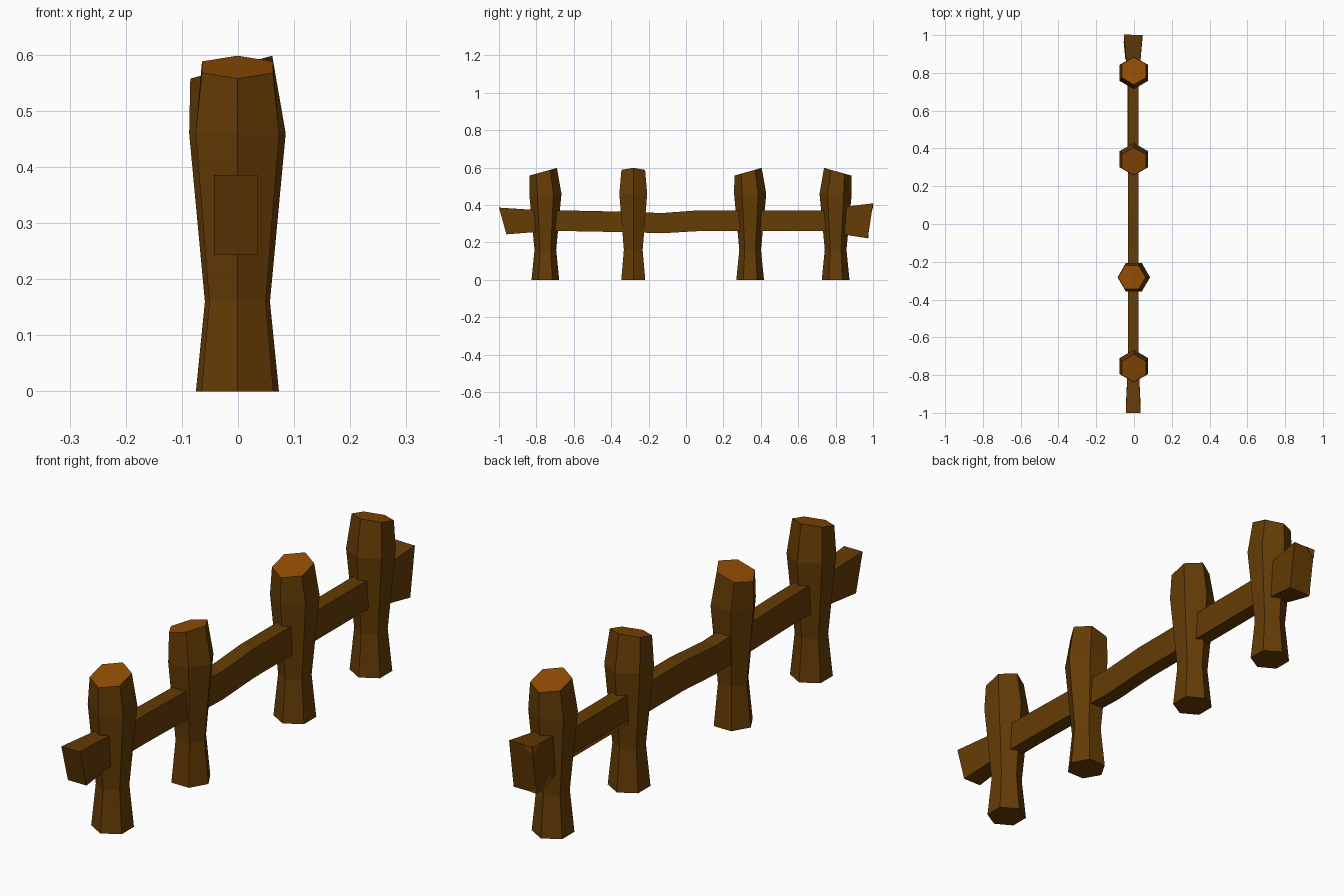
import bpy, bmesh
from math import cos, sin, pi

cube = bpy.data.objects.get("Cube")
if cube:
    bpy.data.objects.remove(cube, do_unlink=True)


def material(name, rgb):
    mat = bpy.data.materials.new(name)
    mat.use_nodes = True
    mat.diffuse_color = (*rgb, 1)
    mat.node_tree.nodes["Principled BSDF"].inputs["Base Color"].default_value = (*rgb, 1)
    return mat


bark = material("brown_wood", (0.129, 0.045, 0.0015))
cut = material("cut_wood", (0.28, 0.072, 0.001))


def loft(name, rings, end_index=0):
    """Skin a list of matching rings into a closed, flat-shaded solid."""
    bm = bmesh.new()
    loops = [[bm.verts.new(p) for p in ring] for ring in rings]
    n = len(loops[0])
    for a, b in zip(loops, loops[1:]):
        for i in range(n):
            j = (i + 1) % n
            bm.faces.new((a[i], a[j], b[j], b[i]))
    bm.faces.new(loops[0][::-1])
    bm.faces.new(loops[-1]).material_index = end_index
    bmesh.ops.recalc_face_normals(bm, faces=bm.faces)
    mesh = bpy.data.meshes.new(name)
    bm.to_mesh(mesh)
    bm.free()
    mesh.materials.append(bark)
    mesh.materials.append(cut)
    obj = bpy.data.objects.new(name, mesh)
    bpy.context.collection.objects.link(obj)


def post(name, y, lean):
    """Hexagonal waisted post; the slanted top rises along the lean direction."""
    lx, ly = lean
    rings = []
    # height, radius, sideways shift, slant of the ring
    for z, r, shift, slant in ((0, 0.074, 0, 0), (0.16, 0.058, 0, 0),
                               (0.46, 0.086, 0, 0), (0.578, 0.073, -0.011, 0.28)):
        ring = []
        for k in range(6):
            u, v = r * cos(k * pi / 3), r * sin(k * pi / 3)
            a = u + shift
            ring.append((a * lx - v * ly - 0.001, y + a * ly + v * lx, z + slant * u))
        rings.append(ring)
    loft(name, rings, 1)


post("front_post", -0.752, (0, 1))
post("front_middle_post", -0.282, (1, 0))
post("back_middle_post", 0.343, (0, 1))
post("back_post", 0.8, (0, -1))

# Rail sections: top y, bottom y, top z, bottom z, half width
sections = (
    (-1.0, -0.96, 0.386, 0.243, 0.039),
    (-0.75, -0.75, 0.37, 0.26, 0.029),
    (-0.60, -0.60, 0.37, 0.26, 0.029),
    (-0.28, -0.28, 0.363, 0.254, 0.029),
    (-0.13, -0.13, 0.357, 0.249, 0.029),
    (0.06, 0.06, 0.371, 0.26, 0.029),
    (0.74, 0.74, 0.371, 0.26, 0.029),
    (0.84, 0.84, 0.39, 0.243, 0.036),
    (1.0, 0.972, 0.409, 0.222, 0.048),
)
loft("rail", [[(-w - 0.004, yt, zt), (w - 0.004, yt, zt),
               (w - 0.004, yb, zb), (-w - 0.004, yb, zb)]
              for yt, yb, zt, zb, w in sections])


def bare_patch(name, corners, offset):
    """Thin plate of bare wood lying on a rail face."""
    loft(name, [corners, [[c + o for c, o in zip(p, offset)] for p in corners]], 1)


# Bare wood at the right-hand corners of the rail's back end
bare_patch("end_patch_top", [(-0.052, 1, 0.409), (-0.014, 1, 0.409),
                             (-0.052, 0.995, 0.374)], (0, 0.002, 0))
bare_patch("end_patch_bottom", [(-0.052, 0.972, 0.222), (-0.03, 0.972, 0.222),
                                (-0.052, 0.975, 0.243)], (0, 0.002, 0))
bare_patch("side_patch_top", [(-0.052, 1, 0.409), (-0.048, 0.945, 0.402),
                              (-0.052, 0.995, 0.374)], (-0.002, 0, 0))
bare_patch("side_patch_bottom", [(-0.051, 0.965, 0.223), (-0.042, 0.87, 0.239),
                                 (-0.042, 0.87, 0.265)], (-0.004, 0, 0))

# Worn strip along the lower edge of the rail's right side
bare_patch("side_strip", [(-0.033, 0.4, 0.262), (-0.033, 0.74, 0.262),
                          (-0.033, 0.74, 0.276), (-0.033, 0.4, 0.276)], (-0.002, 0, 0))
